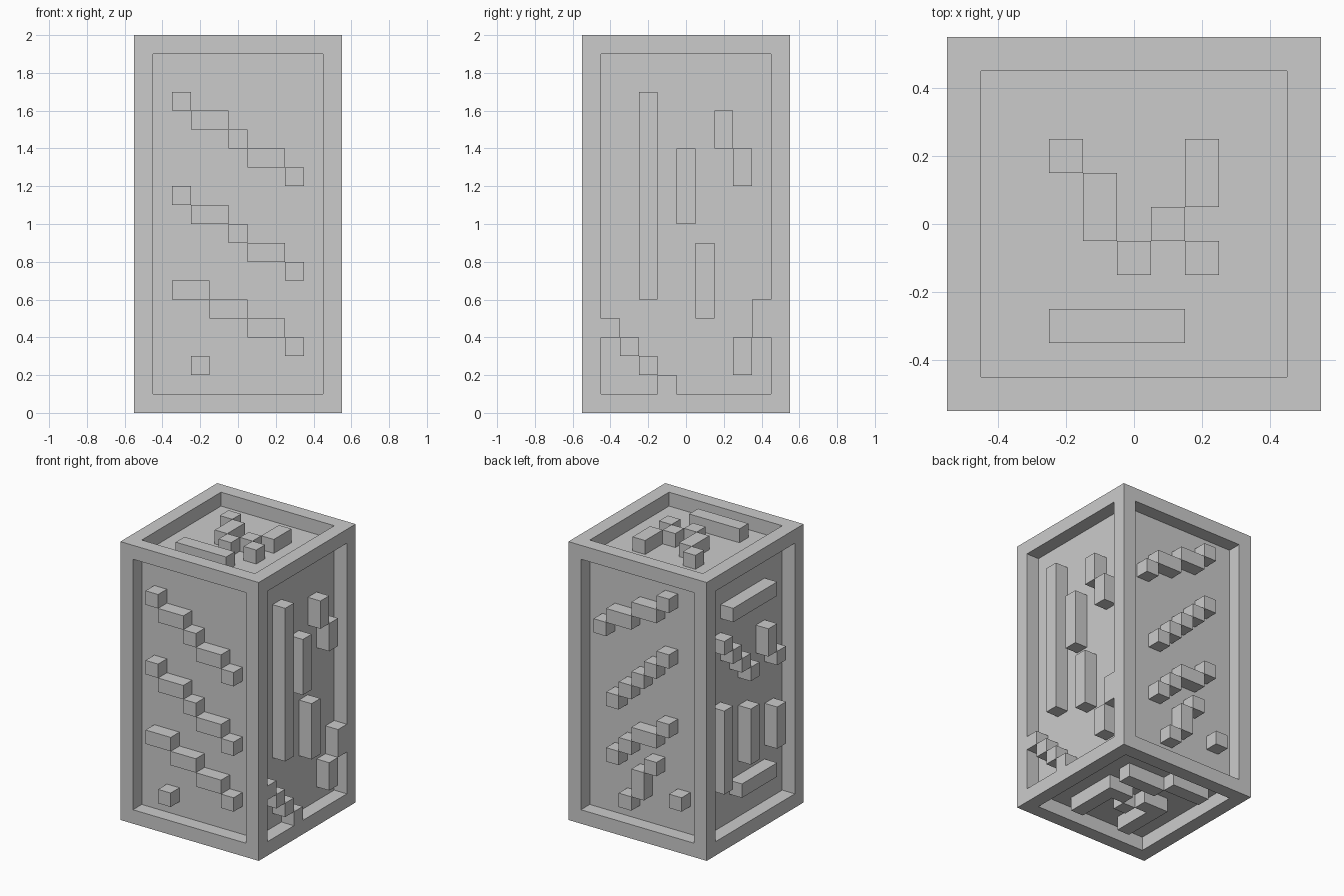
import bpy, bmesh
from mathutils import Vector

if "Cube" in bpy.data.objects:
    bpy.data.objects.remove(bpy.data.objects["Cube"])

W, H, T = 0.55, 2.0, 0.1          # half width, height, rim / relief thickness


def finish(bm, name):
    bmesh.ops.recalc_face_normals(bm, faces=bm.faces) if name == "framed_pillar" else None
    me = bpy.data.meshes.new(name)
    bm.to_mesh(me)
    bm.free()
    ob = bpy.data.objects.new(name, me)
    bpy.context.collection.objects.link(ob)
    return ob


def add_box(bm, lo, hi):
    lo, hi = Vector(lo), Vector(hi)
    made = bmesh.ops.create_cube(bm, size=1)["verts"]
    bmesh.ops.scale(bm, vec=hi - lo, verts=made)
    bmesh.ops.translate(bm, vec=(lo + hi) / 2, verts=made)
    return made


# Pillar with a recessed panel on all six sides
bm = bmesh.new()
add_box(bm, (-W, -W, 0), (W, W, H))
panels = list(bm.faces)
bmesh.ops.inset_individual(bm, faces=panels, thickness=T, depth=0, use_even_offset=True)
bm.normal_update()
sunk = bmesh.ops.extrude_discrete_faces(bm, faces=panels)["faces"]
for f in sunk:
    f.normal_update()
    bmesh.ops.translate(bm, vec=-f.normal * T, verts=list(f.verts))
finish(bm, "framed_pillar")


def relief(name, axis, sign, blocks):
    """Raised blocks (u start, v start, u cells, v cells), flush with the rim."""
    ua, va = [i for i in range(3) if i != axis]
    if axis == 2:
        depth = (H - T, H) if sign > 0 else (0, T)
    else:
        depth = (W - T, W) if sign > 0 else (-W, -W + T)
    out = Vector((0, 0, 0))
    out[axis] = sign
    bm = bmesh.new()
    for u, v, nu, nv in blocks:
        lo, hi = [0] * 3, [0] * 3
        lo[axis], hi[axis] = depth
        lo[ua], hi[ua] = u, u + nu * T
        lo[va], hi[va] = v, v + nv * T
        add_box(bm, lo, hi)
    bm.normal_update()
    # the hidden base of each block is left open
    base = [f for f in bm.faces if f.normal.dot(out) < -0.9]
    bmesh.ops.delete(bm, geom=base, context='FACES_ONLY')
    finish(bm, name)


def stairs(u, v, runs, dv):
    """Diagonal row of one-cell-high steps with the given lengths."""
    row = []
    for n in runs:
        row.append((u, v, n, 1))
        u, v = u + n * T, v + dv
    return row


# Front: three falling rows and a lone cube
relief("front_relief", 1, -1,
       stairs(-.35, 1.6, (1, 2, 1, 2, 1), -T)
       + stairs(-.35, 1.1, (1, 2, 1, 2, 1), -T)
       + stairs(-.35, .6, (2, 2, 2, 1), -T)
       + [(-.25, .2, 1, 1)])

# Back: three falling rows, a small hook and a lone cube
relief("back_relief", 1, 1,
       stairs(-.25, 1.7, (1, 2, 2, 1), -T)
       + stairs(-.25, 1.3, (1, 1, 1, 1, 1), -T)
       + stairs(-.25, .8, (1, 2, 1, 1), -T)
       + [(-.15, .5, 1, 1), (-.05, .3, 1, 2), (.05, .2, 1, 1), (-.35, .3, 1, 1)])

# Right: upright bars and a corner staircase
relief("right_relief", 0, 1,
       [(-.25, .6, 1, 11), (-.05, 1.0, 1, 4), (.05, .5, 1, 4), (.15, 1.4, 1, 2),
        (.25, 1.2, 1, 2), (.35, .4, 1, 2), (.25, .2, 1, 2)]
       + stairs(-.45, .4, (1, 1, 1, 1), -T))

# Left: two level bars, a staircase and upright bars
relief("left_relief", 0, -1,
       [(-.25, 1.6, 5, 1), (-.25, 1.2, 1, 2), (-.35, 1.1, 1, 1),
        (.25, .4, 1, 6), (-.05, .5, 1, 4), (-.35, .5, 1, 3), (-.25, .3, 4, 1)]
       + stairs(-.05, 1.1, (1, 1, 1, 1), T))

# Top: bent row, lone cube and a level bar
relief("top_relief", 2, 1,
       [(-.25, .15, 1, 1), (-.15, -.05, 1, 2), (-.05, -.15, 1, 1), (.05, -.05, 1, 1),
        (.15, .05, 1, 2), (.15, -.15, 1, 1), (-.25, -.35, 4, 1)])

# Bottom: two bars joined by a small dip, and a stepped bar
relief("bottom_relief", 2, -1,
       [(.15, -.35, 1, 4), (.05, -.05, 1, 1), (-.05, -.15, 1, 1), (-.15, -.05, 1, 1),
        (-.25, -.35, 1, 4), (-.05, .15, 3, 1), (-.35, .25, 3, 1)])
